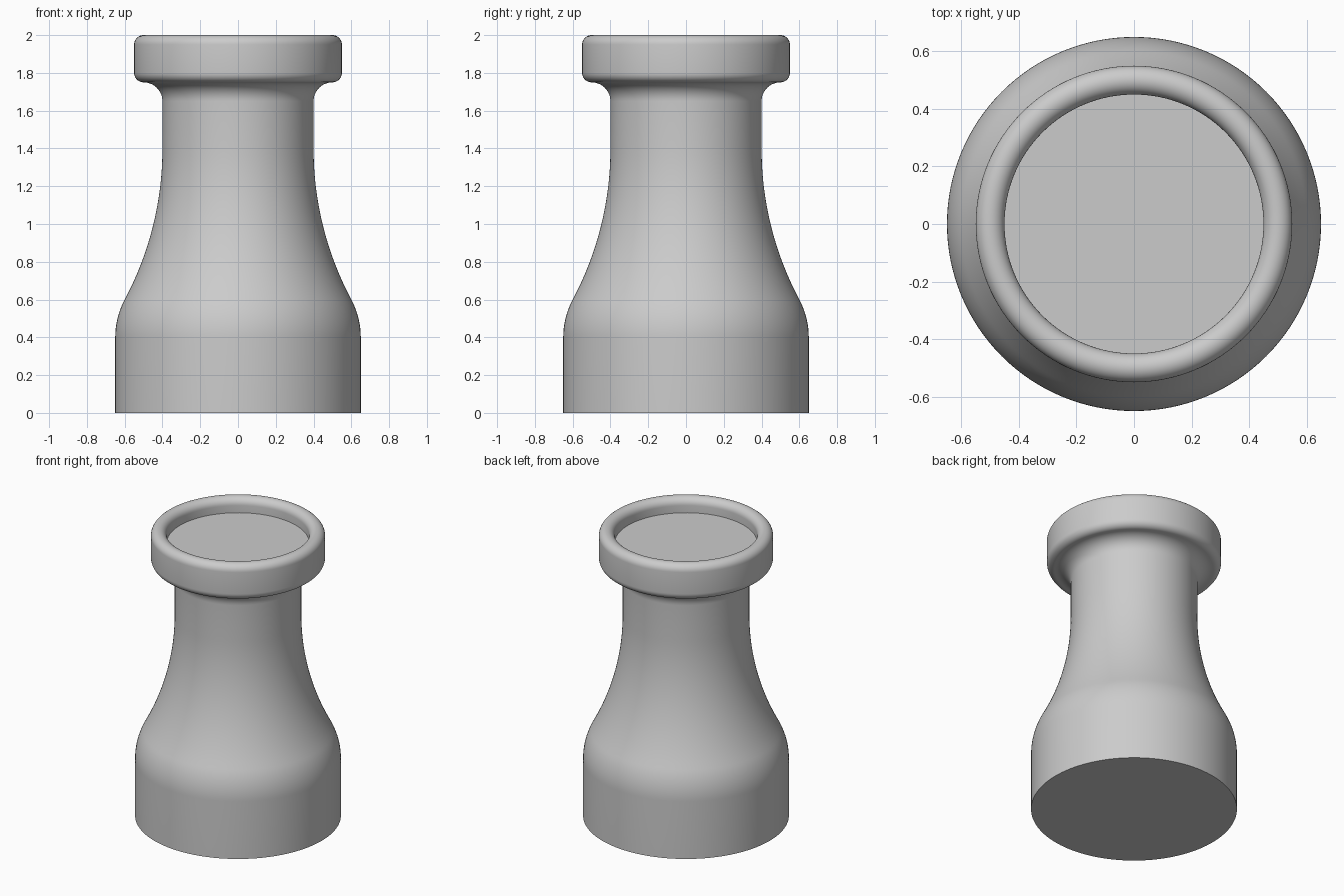
import bpy
import bmesh
from math import radians, cos, sin, asin, degrees

cube = bpy.data.objects.get("Cube")
if cube:
    bpy.data.objects.remove(cube, do_unlink=True)

SEGMENTS = 128


def arc(cx, cz, r, start, end, steps):
    """Points of an arc in the profile plane, angles in degrees."""
    angles = [radians(start + (end - start) * i / steps) for i in range(steps + 1)]
    return [(cx + r * cos(a), cz + r * sin(a)) for a in angles]


def make_material(name, color):
    mat = bpy.data.materials.new(name)
    mat.use_nodes = True
    mat.diffuse_color = color
    mat.node_tree.nodes["Principled BSDF"].inputs["Base Color"].default_value = color
    return mat


def lathe(name, profile, material):
    """Turn an (r, z) profile around the z axis into a smooth solid."""
    bm = bmesh.new()
    verts = [bm.verts.new((r, 0, z)) for r, z in profile]
    edges = [bm.edges.new(pair) for pair in zip(verts, verts[1:])]
    bmesh.ops.spin(bm, geom=verts + edges, cent=(0, 0, 0), axis=(0, 0, 1),
                   angle=radians(360), steps=SEGMENTS, use_duplicate=False)
    bmesh.ops.remove_doubles(bm, verts=bm.verts, dist=0.0001)
    bmesh.ops.recalc_face_normals(bm, faces=bm.faces)
    mesh = bpy.data.meshes.new(name)
    bm.to_mesh(mesh)
    bm.free()
    obj = bpy.data.objects.new(name, mesh)
    bpy.context.collection.objects.link(obj)
    mesh.materials.append(material)
    bpy.ops.object.select_all(action="DESELECT")
    obj.select_set(True)
    bpy.context.view_layer.objects.active = obj
    bpy.ops.object.shade_smooth_by_angle(angle=radians(30))
    return obj


grey = make_material("plain_grey", (0.6, 0.6, 0.6, 1))

# Shoulder and neck are two tangent arcs that meet at this slope
slope = degrees(asin(0.8 / 1.7))

profile = [(0, 0), (0.65, 0)]                             # flat base
profile += arc(0.225, 0.4, 0.425, 0, slope, 12)           # rounded shoulder
profile += arc(2.1, 1.4, 1.7, 180 + slope, 180, 24)[1:]   # flared neck
profile += arc(0.5, 1.65, 0.1, 180, 90, 12)               # fillet under the lip
profile += arc(0.5, 1.8, 0.05, -90, 0, 8)[1:]             # lower lip edge
profile += arc(0.5, 1.95, 0.05, 0, 180, 16)               # rounded rim
profile += [(0.45, 1.9), (0, 1.9)]                        # shallow recess

lathe("bottle_body", profile, grey)
